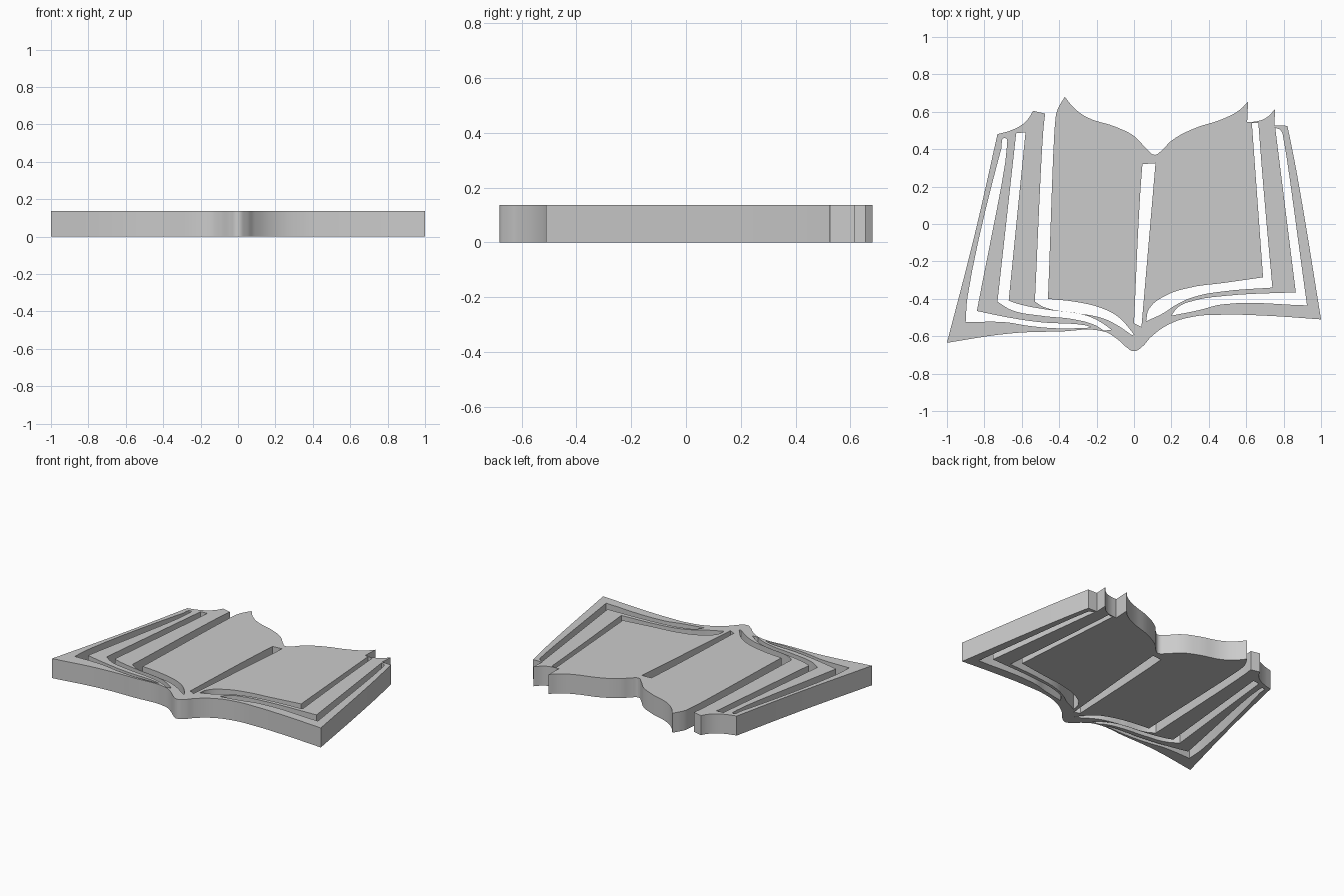
import bpy
import bmesh

THICKNESS = .137

default_cube = bpy.data.objects.get("Cube")
if default_cube:
    bpy.data.objects.remove(default_cube, do_unlink=True)


def make_material(name, value):
    material = bpy.data.materials.new(name)
    material.use_nodes = True
    colour = (value, value, value, True)
    material.diffuse_color = colour
    material.node_tree.nodes["Principled BSDF"].inputs["Base Color"].default_value = colour
    return material


# Each contour is a list of runs: a run is smooth inside and has a sharp corner at both ends.
left_cover_edge = [(-1, -.635), (-.855, -.07), (-.73, .48)]
left_sheet_top = [(-.73, .48), (-.66, .5), (-.6, .53), (-.56, .57), (-.54, .605)]
left_gap_outer = [(-.475, .59), (-.485, .5), (-.53, -.415)]
left_gap_bottom = [(-.53, -.415), (-.48, -.445), (-.32, -.475), (-.18, -.5), (-.1, -.535), (-.01, -.595)]
left_page_bottom = [(0, -.59), (-.08, -.5), (-.16, -.455), (-.29, -.42), (-.46, -.4)]
left_page_edge = [(-.46, -.4), (-.418, .58), (-.405, .62), (-.37, .68)]
page_top = [(-.37, .68), (-.32, .62), (-.25, .57), (-.1, .52), (0, .47), (.065, .405), (.11, .37),
            (.145, .39), (.2, .445), (.32, .51), (.47, .56), (.565, .61), (.61, .655)]
right_sheet_top = [(.605, .545), (.66, .55), (.71, .57), (.755, .615)]
right_cover_top = [(.75, .527), (.82, .525)]
right_cover_edge = [(.82, .525), (.84, .43), (.885, .19), (1, -.51)]
cover_bottom = [(1, -.51), (.7, -.49), (.48, -.485), (.32, -.495), (.19, -.535), (.09, -.605),
                (.045, -.655), (0, -.68), (-.045, -.655), (-.09, -.615), (-.16, -.575),
                (-.4, -.575), (-.66, -.585), (-1, -.635)]

silhouette = [left_cover_edge, left_sheet_top, left_gap_outer, left_gap_bottom, left_page_bottom,
              left_page_edge, page_top, right_sheet_top, right_cover_top, right_cover_edge, cover_bottom]

spine_slot = [[(.045, .32), (.115, .325)], [(.04, -.55), (0, -.53)], [(0, -.53), (.033, .16), (.045, .32)]]

left_outer_slot = [
    [(-.9, -.525), (-.89, -.39), (-.71, .4), (-.69, .46), (-.68, .41), (-.84, -.465)],
    [(-.84, -.465), (-.67, -.5), (-.5, -.525), (-.27, -.54), (-.23, -.55)],
    [(-.25, -.555), (-.4, -.558), (-.56, -.545), (-.69, -.525), (-.9, -.525)],
]

left_inner_slot = [
    [(-.63, .485), (-.58, .49)],
    [(-.67, -.41), (-.61, -.43), (-.45, -.46), (-.29, -.48), (-.195, -.515), (-.12, -.565)],
    [(-.16, -.57), (-.21, -.54), (-.32, -.51), (-.5, -.49), (-.655, -.46), (-.73, -.415)],
]

right_inner_slot = [
    [(.63, .54), (.665, .54)],
    [(.665, .54), (.69, .22), (.74, -.34)],
    [(.74, -.34), (.48, -.36), (.32, -.39), (.22, -.435), (.16, -.475), (.065, -.52)],
    [(.065, -.52), (.08, -.455), (.165, -.385), (.3, -.34), (.48, -.315), (.69, -.285)],
]

right_outer_slot = [
    [(.755, .515), (.785, .5), (.8, .45), (.925, -.435)],
    [(.925, -.435), (.47, -.43), (.35, -.46), (.2, -.49)],
    [(.2, -.49), (.235, -.445), (.32, -.41), (.48, -.385), (.865, -.365)],
]


def add_contour(curve, runs):
    """Add a closed spline with sharp corners between smooth runs."""
    knots = []
    for run in runs:
        for index, point in enumerate(run):
            corner = index in (0, len(run) - 1)
            if not (knots and knots[-1][0] == point):
                knots.append((point, corner))
    if knots[0][0] == knots[-1][0]:
        knots.pop()
    spline = curve.splines.new('BEZIER')
    spline.bezier_points.add(len(knots) - 1)
    spline.use_cyclic_u = True
    spline.resolution_u = 6
    for knot, (point, corner) in zip(spline.bezier_points, knots):
        knot.co = (*point, 0)
        knot.handle_left_type = knot.handle_right_type = 'VECTOR' if corner else 'AUTO'


# Book plate: filled silhouette with page slots, extruded to an even thickness
curve = bpy.data.curves.new("open_book_profile", 'CURVE')
curve.dimensions = '2D'
curve.fill_mode = 'BOTH'
curve.extrude = THICKNESS / 2
for contour in (silhouette, spine_slot, left_outer_slot, left_inner_slot, right_inner_slot, right_outer_slot):
    add_contour(curve, contour)

profile = bpy.data.objects.new("open_book_profile", curve)
bpy.context.collection.objects.link(profile)
bpy.context.view_layer.update()
evaluated = profile.evaluated_get(bpy.context.evaluated_depsgraph_get())
mesh = bpy.data.meshes.new_from_object(evaluated)
bpy.data.objects.remove(profile, do_unlink=True)

# Weld the caps to the walls and stand the plate on the ground
bm = bmesh.new()
bm.from_mesh(mesh)
bmesh.ops.remove_doubles(bm, verts=bm.verts, dist=.0005)
bmesh.ops.recalc_face_normals(bm, faces=bm.faces)
bmesh.ops.translate(bm, verts=bm.verts, vec=(0, 0, THICKNESS / 2))
bm.to_mesh(mesh)
bm.free()

book = bpy.data.objects.new("open_book", mesh)
bpy.context.collection.objects.link(book)
mesh.materials.clear()
mesh.materials.append(make_material("plain_grey", .6))

bpy.ops.object.select_all(action='DESELECT')
book.select_set(True)
bpy.context.view_layer.objects.active = book
bpy.ops.object.shade_smooth_by_angle()
